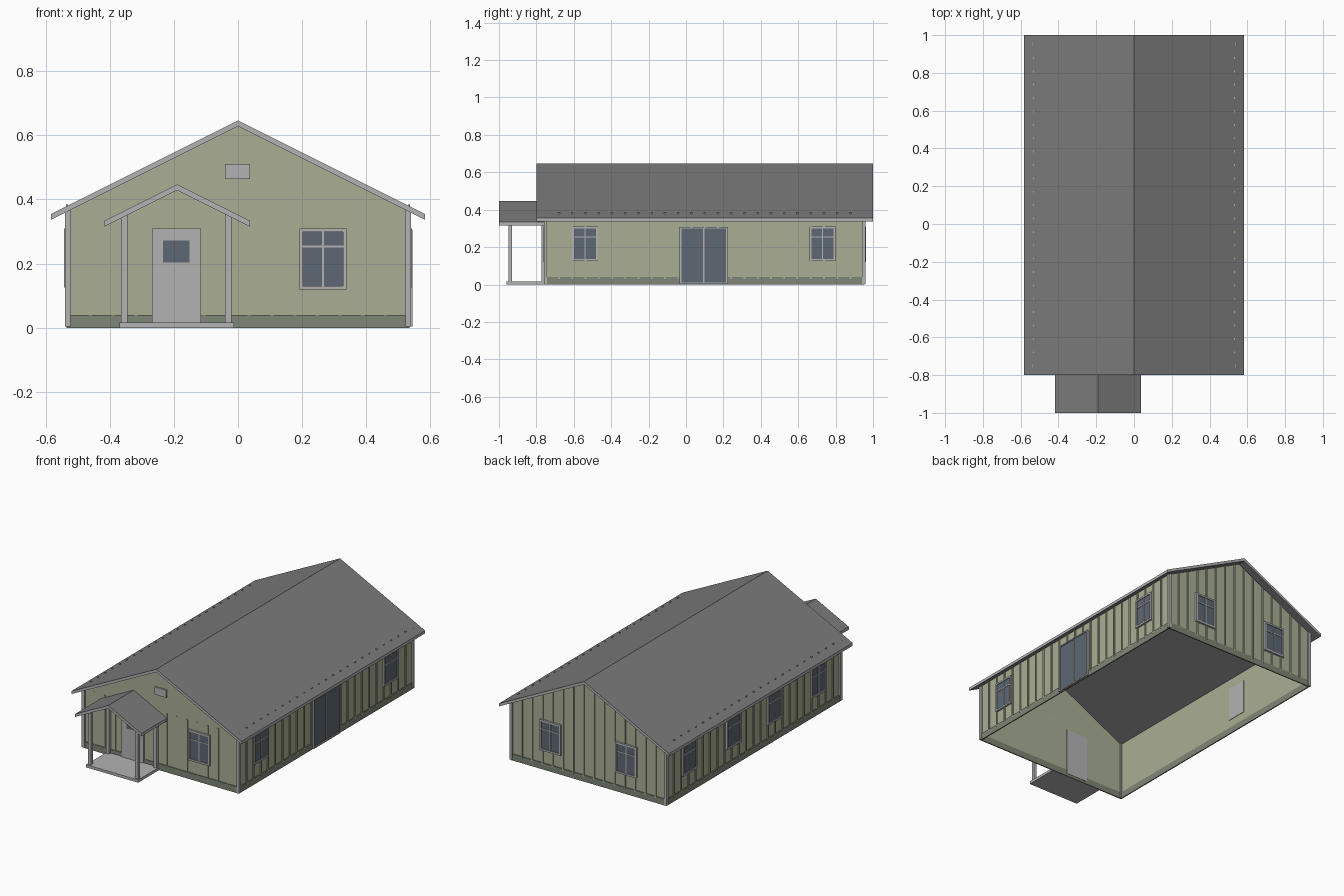
import bpy, bmesh
from math import radians
from mathutils import Matrix, Vector

if "Cube" in bpy.data.objects:
    bpy.data.objects.remove(bpy.data.objects["Cube"])


def material(name, rgb):
    m = bpy.data.materials.new(name)
    m.diffuse_color = (*rgb, 1)
    m.use_nodes = True
    m.node_tree.nodes["Principled BSDF"].inputs["Base Color"].default_value = m.diffuse_color
    return m


GREEN = material("siding_green", (0.40, 0.43, 0.30))
BASE = material("base_green", (0.21, 0.24, 0.18))
GLASS = material("glass_blue", (0.11, 0.14, 0.17))
ROOF = material("roof_grey", (0.20, 0.20, 0.20))
TRIM = material("trim_grey", (0.45, 0.45, 0.45))

# Wall frames: local x runs along the wall, local -y points outward
FRONT = Matrix.Translation((0, -0.75, 0))
RIGHT = Matrix.Translation((0.53, 0, 0)) @ Matrix.Rotation(radians(90), 4, 'Z')
LEFT = Matrix.Translation((-0.53, 0, 0)) @ Matrix.Rotation(radians(-90), 4, 'Z')
BACK = Matrix.Translation((0, 0.95, 0)) @ Matrix.Rotation(radians(180), 4, 'Z')
WORLD = Matrix()


def finish(name, bm, *mats):
    me = bpy.data.meshes.new(name)
    bmesh.ops.recalc_face_normals(bm, faces=bm.faces)
    bm.to_mesh(me)
    bm.free()
    for m in mats:
        me.materials.append(m)
    ob = bpy.data.objects.new(name, me)
    bpy.context.collection.objects.link(ob)
    return ob


def boxes(name, spans, mat, frame=WORLD):
    """Object made of boxes, each (x0, x1, y0, y1, z0, z1) in the frame."""
    bm = bmesh.new()
    for x0, x1, y0, y1, z0, z1 in spans:
        m = Matrix.Translation(((x0 + x1) / 2, (y0 + y1) / 2, (z0 + z1) / 2))
        s = Matrix.Diagonal((x1 - x0, y1 - y0, z1 - z0, 1))
        bmesh.ops.create_cube(bm, size=1, matrix=frame @ m @ s)
    return finish(name, bm, mat)


def gable_roof(name, cx, half, ridge, y0, y1, thick):
    """Chevron profile extruded along y: dark slopes, light edges."""
    eave = ridge - half * 0.5
    prof = [(-half, eave), (0, ridge), (half, eave),
            (half, eave - thick), (0, ridge - thick), (-half, eave - thick)]
    bm = bmesh.new()
    a, b = ([bm.verts.new((cx + x, y, z)) for x, z in prof] for y in (y0, y1))
    for i in range(6):
        j = (i + 1) % 6
        f = bm.faces.new((a[i], a[j], b[j], b[i]))
        f.material_index = 0 if i in (2, 5) else 1
    for r in (a, b):
        bm.faces.new((r[0], r[1], r[4], r[5]))
        bm.faces.new((r[1], r[2], r[3], r[4]))
    return finish(name, bm, TRIM, ROOF)


def window(name, frame, u, w, z0, z1):
    x0, x1, t = u - w / 2, u + w / 2, 0.011
    bar = z0 + (z1 - z0) * 0.7
    boxes(name + "_glass", [(x0 + .005, x1 - .005, -0.008, -0.001, z0 + .005, z1 - .005)], GLASS, frame)
    boxes(name + "_frame", [
        (x0, x0 + t, -0.013, -0.001, z0, z1), (x1 - t, x1, -0.013, -0.001, z0, z1),
        (x0 + t, x1 - t, -0.013, -0.001, z0, z0 + t), (x0 + t, x1 - t, -0.013, -0.001, z1 - t, z1),
        (u - .003, u + .003, -0.011, -0.002, z0 + t, z1 - t),
        (x0 + t, x1 - t, -0.011, -0.002, bar - .003, bar + .003)], TRIM, frame)


def battens(name, frame, u0, u1, count, top, depth):
    spans = []
    for i in range(1, count):
        u = u0 + (u1 - u0) * i / count
        spans.append((u - .005, u + .005, -depth, -0.0005, 0.03, top(u)))
    boxes(name, spans, GREEN, frame)


# Wall shell, open at the bottom and under the roof
bm = bmesh.new()
prof = [(-0.53, 0), (0.53, 0), (0.53, 0.367), (0, 0.632), (-0.53, 0.367)]
a, b = ([bm.verts.new((x, y, z)) for x, z in prof] for y in (-0.75, 0.95))
bm.faces.new(a)
bm.faces.new(b[::-1])
for i, j in ((1, 2), (4, 0)):
    bm.faces.new((a[i], a[j], b[j], b[i]))
finish("walls", bm, GREEN)

# Roofs
gable_roof("main_roof", 0, 0.583, 0.646, -0.80, 1.0, 0.018)
gable_roof("porch_roof", -0.19, 0.227, 0.447, -1.0, -0.75, 0.018)

# Base band around the walls
boxes("base_band", [
    (-0.535, 0.535, -0.755, -0.748, 0, 0.04), (-0.535, 0.535, 0.948, 0.955, 0, 0.04),
    (-0.535, -0.528, -0.748, 0.948, 0, 0.04), (0.528, 0.535, -0.748, 0.948, 0, 0.04)], BASE)

# Battens
gable = lambda u: 0.628 - 0.5 * abs(u)
battens("right_battens", RIGHT, -0.75, 0.95, 24, lambda u: 0.385, 0.006)
battens("left_battens", LEFT, -0.95, 0.75, 24, lambda u: 0.385, 0.006)
battens("back_battens", BACK, -0.53, 0.53, 15, gable, 0.006)
battens("front_battens", FRONT, -0.53, 0.53, 15, lambda u: 0.365, 0.003)

# Corner boards
boxes("corner_boards", [
    (sx - .009, sx + .009, sy - .009, sy + .009, 0.004, 0.377)
    for sx in (-0.531, 0.531) for sy in (-0.751, 0.951)], TRIM)

# Windows
window("front_window", FRONT, 0.265, 0.146, 0.12, 0.31)
for i, u in enumerate((-0.54, 0.73)):
    window(f"right_window_{i + 1}", RIGHT, u, 0.14, 0.125, 0.31)
for i, u in enumerate((-0.73, -0.30, 0.10, 0.53)):
    window(f"left_window_{i + 1}", LEFT, u, 0.14, 0.125, 0.31)
for i, u in enumerate((-0.26, 0.26)):
    window(f"back_window_{i + 1}", BACK, u, 0.146, 0.12, 0.31)
boxes("left_window_inner_panel", [(-0.365, -0.235, 0.001, 0.004, 0.09, 0.30)], TRIM, LEFT)

# Sliding glass door on the right side
boxes("sliding_door_glass", [(-0.025, 0.215, -0.009, -0.001, 0.012, 0.30)], GLASS, RIGHT)
boxes("sliding_door_frame", [
    (-0.034, -0.025, -0.014, -0.001, 0.004, 0.307), (0.215, 0.224, -0.014, -0.001, 0.004, 0.307),
    (-0.025, 0.215, -0.014, -0.001, 0.30, 0.307), (-0.025, 0.215, -0.014, -0.001, 0.004, 0.012),
    (0.092, 0.098, -0.012, -0.002, 0.012, 0.30)], TRIM, RIGHT)

# Front door, its pane and the gable vent
boxes("front_door", [(-0.268, -0.116, -0.010, 0.004, 0.016, 0.31)], TRIM, FRONT)
boxes("front_door_glass", [(-0.233, -0.151, -0.012, -0.008, 0.203, 0.272)], GLASS, FRONT)
boxes("gable_vent", [(-0.04, 0.038, -0.010, -0.001, 0.464, 0.511)], TRIM, FRONT)

# Porch slab and posts
boxes("porch_slab", [(-0.37, -0.013, -0.96, -0.75, 0, 0.017)], TRIM)
boxes("porch_posts", [
    (x - .01, x + .01, y - .01, y + .01, 0.017, z)
    for x, z in ((-0.355, 0.352), (-0.03, 0.354)) for y in (-0.94, -0.762)], TRIM)
